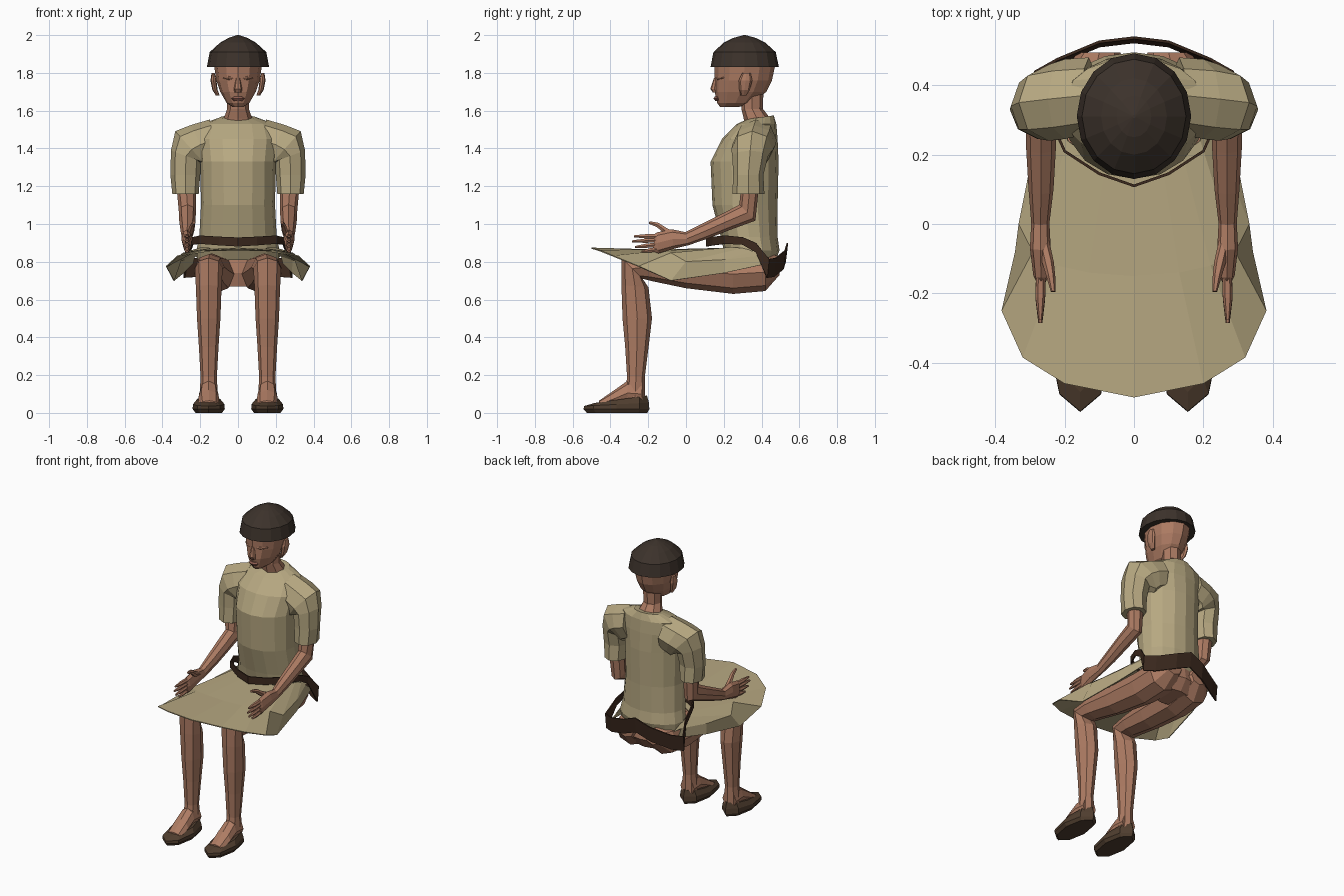
import bpy, bmesh
from math import sin, cos, pi, radians
from mathutils import Vector


def material(name, r, g, b):
    m = bpy.data.materials.new(name)
    m.diffuse_color = (r, g, b, 1)
    return m


SKIN = material("skin", .42, .20, .125)
LIP = material("lip", .27, .11, .08)
CLOTH = material("cloth", .47, .39, .22)
CAP = material("cap", .045, .032, .024)
LEATHER = material("leather", .045, .022, .013)
SHOE = material("shoe_leather", .08, .048, .028)


def finish(name, bm, mat, mirror=False, thickness=0):
    bmesh.ops.recalc_face_normals(bm, faces=bm.faces)
    me = bpy.data.meshes.new(name)
    bm.to_mesh(me)
    bm.free()
    me.materials.append(mat)
    ob = bpy.data.objects.new(name, me)
    bpy.context.collection.objects.link(ob)
    if mirror:
        ob.modifiers.new("mirror", 'MIRROR')
    if thickness:
        s = ob.modifiers.new("solidify", 'SOLIDIFY')
        s.thickness = thickness
        s.offset = 0
    return ob


def loft(name, rings, mat, n=8, mirror=False):
    """Ring: x, y, z, radius u, radius v, tilt of v about x, roll of u about y."""
    bm = bmesh.new()
    loops = []
    for ring in rings:
        x, y, z, ru, rv, tilt, roll = (tuple(ring) + (0, 0))[:7]
        t, r = radians(tilt), radians(roll)
        u, v = Vector((cos(r), 0, sin(r))), Vector((0, cos(t), sin(t)))
        loops.append([bm.verts.new(Vector((x, y, z)) + u * ru * cos(a) + v * rv * sin(a))
                      for a in (2 * pi * i / n for i in range(n))])
    for a, b in zip(loops, loops[1:]):
        for i in range(n):
            j = (i + 1) % n
            bm.faces.new((a[i], a[j], b[j], b[i]))
    bm.faces.new(loops[0])
    bm.faces.new(loops[-1])
    return finish(name, bm, mat, mirror)


def sheet(name, rows, mat, thickness):
    """Mirrored surface through rows of points."""
    bm = bmesh.new()
    vs = [[bm.verts.new(p) for p in row] for row in rows]
    for a, b in zip(vs, vs[1:]):
        for i in range(len(a) - 1):
            bm.faces.new((a[i], a[i + 1], b[i + 1], b[i]))
    return finish(name, bm, mat, True, thickness)


def stack(x, levels):
    """Horizontal rings from (z, front y, back y, half width)."""
    return [(x, (f + b) / 2, z, w, (b - f) / 2) for z, f, b, w in levels]


# Cap
loft("cap", stack(0, [(1.83, .13, .492, .165), (1.91, .145, .475, .15),
                      (1.96, .20, .42, .095), (1.985, .25, .37, .05),
                      (2.0, .305, .315, .005)]), CAP, 16)

# Head, neck and face
loft("head", stack(0, [(1.62, .18, .28, .03), (1.64, .165, .36, .06), (1.70, .152, .425, .094),
                       (1.76, .153, .455, .115), (1.83, .15, .47, .125),
                       (1.92, .18, .44, .11)]), SKIN, 12)
loft("neck", [(0, .35, 1.70, .06, .06), (0, .35, 1.61, .057, .057),
              (0, .375, 1.56, .075, .07), (0, .385, 1.52, .09, .07)], SKIN, 8)
loft("nose", [(0, .16, 1.775, .01, .012), (0, .15, 1.715, .022, .021),
              (0, .158, 1.695, .018, .015)], SKIN, 8)
loft("lips", [(0, .165, 1.675, .02, .012), (0, .163, 1.665, .035, .018),
              (0, .168, 1.65, .02, .012)], LIP, 8)
loft("eyelid", [(.022, .166, 1.772, .004, .006, 0, 90), (.05, .173, 1.772, .012, .012, 0, 90),
                (.08, .198, 1.775, .003, .006, 0, 90)], SKIN, 8, True)
loft("ear", [(.107, .305, 1.68, .01, .015), (.122, .31, 1.71, .014, .028),
             (.13, .315, 1.76, .016, .036), (.132, .32, 1.80, .008, .022)], SKIN, 8, True)

# Tunic body and sleeves
torso = stack(0, [(.81, .23, .475, .215), (.86, .20, .495, .22), (.93, .185, .485, .205),
                  (1.1, .14, .485, .196), (1.33, .13, .49, .20), (1.45, .19, .485, .215),
                  (1.53, .27, .478, .19)])
loft("tunic", torso + [(0, .395, 1.565, .095, .07, 8)], CLOTH, 16)
loft("sleeve", [(.13, .37, 1.445, .11, .11, 0, 80), (.20, .36, 1.42, .115, .115, 0, 65),
                (.245, .35, 1.395, .13, .11, 0, 48), (.275, .34, 1.36, .085, .095, 0, 20),
                (.279, .33, 1.26, .079, .08), (.278, .33, 1.16, .07, .085)], CLOTH, 8, True)

# Arms and hands
loft("arm", [(.278, .335, 1.30, .05, .05), (.272, .335, 1.16, .05, .047),
             (.268, .325, 1.06, .045, .06, -45), (.268, .22, 1.015, .043, .048, -70),
             (.268, .10, .962, .036, .042, -70), (.27, 0, .92, .026, .035, -75)], SKIN, 8, True)
loft("palm", [(.27, .01, .922, .026, .034, -80), (.27, -.07, .92, .03, .052, -85),
              (.268, -.15, .90, .022, .056, -85), (.268, -.17, .898, .012, .045, -90)],
     SKIN, 8, True)
for i, (z0, y1, z1) in enumerate([(.935, -.275, .935), (.915, -.285, .908),
                                  (.892, -.27, .878), (.868, -.235, .853)]):
    loft("finger_%d" % (i + 1), [(.268, -.13, z0, .014, .014, -90),
                                 (.27, (y1 - .15) / 2, (z0 + z1) / 2, .014, .013, -90),
                                 (.27, y1, z1, .006, .006, -90)], SKIN, 6, True)
loft("thumb", [(.262, -.04, .935, .016, .02, -70), (.248, -.11, .965, .017, .018, -110),
               (.24, -.15, .995, .013, .014, -110), (.233, -.195, 1.008, .007, .008, -100)],
     SKIN, 6, True)

# Skirt over the lap: waist, fold and hem lines
sheet("skirt", [
    [(0, .17, .87), (.08, .18, .87), (.14, .20, .87), (.19, .24, .875),
     (.21, .30, .87), (.215, .36, .855), (.21, .44, .82)],
    [(0, -.15, .862), (.13, -.14, .862), (.22, -.12, .858), (.29, -.08, .845),
     (.33, 0, .80), (.29, .20, .81), (.23, .38, .83)],
    [(0, -.50, .872), (.20, -.46, .86), (.32, -.385, .83), (.38, -.25, .775),
     (.34, -.08, .70), (.29, .20, .74), (.24, .43, .79)]], CLOTH, .006)

# Belt: loose band, low at the hips and raised at the back
belt = [(0, .11, .905, .024), (.10, .145, .91, .023), (.20, .21, .917, .022),
        (.24, .30, .91, .02), (.255, .37, .875, .025), (.285, .44, .765, .05),
        (.22, .475, .77, .05), (.10, .525, .81, .05), (0, .537, .85, .05)]
sheet("belt", [[(x, y - .012 * (y > .4), z - h) for x, y, z, h in belt],
               [(x, y, z + h) for x, y, z, h in belt]], LEATHER, .008)

# Hips and legs
loft("hips", stack(0, [(.67, .26, .44, .12), (.74, .24, .49, .19), (.85, .25, .47, .20)]),
     SKIN, 12)
loft("leg", [(.10, .495, .78, .06, .05, -90), (.115, .42, .745, .11, .10, -90),
             (.125, .25, .735, .105, .105, -90), (.138, 0, .752, .09, .092, -90),
             (.15, -.19, .77, .08, .072, -85), (.155, -.285, .765, .074, .078, -45),
             (.155, -.27, .67, .068, .072, -5), (.155, -.258, .50, .062, .078),
             (.155, -.26, .35, .052, .062), (.155, -.265, .19, .043, .047),
             (.155, -.27, .06, .05, .055)], SKIN, 8, True)

# Feet and shoes
loft("foot", [(.155, -.235, .10, .05, .06, -90), (.155, -.31, .105, .05, .065, -90),
              (.155, -.38, .075, .055, .045, -90), (.153, -.46, .045, .05, .02, -90)],
     SKIN, 8, True)
loft("shoe", [(.155, -.365, 0, .07, .16), (.155, -.368, .02, .085, .174),
              (.155, -.368, .045, .084, .172, 3), (.155, -.345, .072, .062, .14, 8)],
     SHOE, 8, True)
